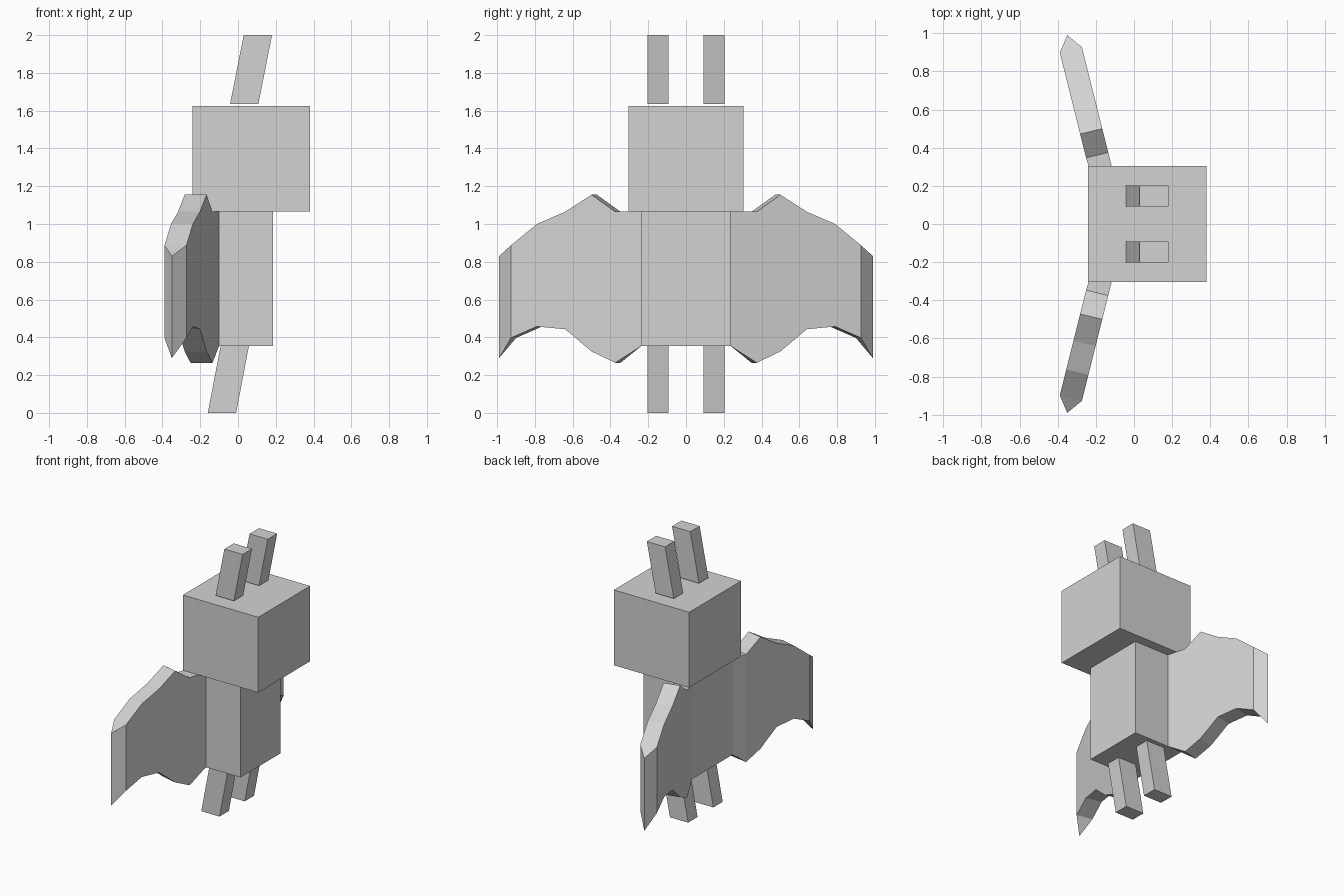
import bpy

if "Cube" in bpy.data.objects:
    bpy.data.objects.remove(bpy.data.objects["Cube"])

grey = bpy.data.materials.new("light_grey")
grey.diffuse_color = (0.65, 0.65, 0.65, 1)
grey.use_nodes = True
grey.node_tree.nodes["Principled BSDF"].inputs["Base Color"].default_value = grey.diffuse_color


def make(name, verts, faces):
    mesh = bpy.data.meshes.new(name)
    mesh.from_pydata(verts, [], faces)
    mesh.materials.append(grey)
    ob = bpy.data.objects.new(name, mesh)
    bpy.context.collection.objects.link(ob)
    # Consistent outward normals
    bpy.context.view_layer.objects.active = ob
    ob.select_set(True)
    bpy.ops.object.mode_set(mode='EDIT')
    bpy.ops.mesh.select_all(action='SELECT')
    bpy.ops.mesh.normals_make_consistent(inside=False)
    bpy.ops.object.mode_set(mode='OBJECT')
    ob.select_set(False)
    return ob


def block(name, x, y, z, lean=0.0):
    """Box from ranges; lean shifts the top along x."""
    verts = [(xx + lean * k, yy, z[k]) for k in (0, 1)
             for xx, yy in ((x[0], y[0]), (x[1], y[0]), (x[1], y[1]), (x[0], y[1]))]
    faces = [(3, 2, 1, 0), (4, 5, 6, 7)]
    faces += [(i, (i + 1) % 4, (i + 1) % 4 + 4, i + 4) for i in range(4)]
    return make(name, verts, faces)


# Head and body
block("head", (-0.24, 0.38), (-0.305, 0.305), (1.065, 1.625))
block("body", (-0.22, 0.185), (-0.235, 0.235), (0.355, 1.065))

# Wing stations along the span: front y, bottom z, top z
stations = [(0.235, 0.355, 1.065), (0.375, 0.265, 1.065), (0.50, 0.325, 1.155),
            (0.64, 0.443, 1.065), (0.79, 0.457, 1.0), (0.927, 0.397, 0.887)]


def wing(name, s):
    verts = []
    for i, (y, lo, hi) in enumerate(stations):
        x = -0.1 - 0.25 * (y - 0.235)
        back = (x - 0.116, y - (0.028 if i else 0.0))
        for px, py in ((x, y), back):
            verts += [(px, s * py, lo), (px, s * py, hi)]
    faces = [(0, 1, 3, 2)]
    for i in range(len(stations) - 1):
        a, b = 4 * i, 4 * i + 4
        faces += [(a, b, b + 1, a + 1), (a + 2, a + 3, b + 3, b + 2),
                  (a + 1, b + 1, b + 3, a + 3), (a, a + 2, b + 2, b)]
    # Pointed outer tip
    e, t = 4 * (len(stations) - 1), len(verts)
    verts += [(-0.35, s * 0.99, 0.29), (-0.35, s * 0.99, 0.83)]
    faces += [(e, t, t + 1, e + 1), (e + 2, e + 3, t + 1, t),
              (e + 1, t + 1, e + 3), (e, e + 2, t)]
    make(name, verts, faces)


# Paired parts on both sides
for side, s in (("right", -1), ("left", 1)):
    ys = sorted((s * 0.093, s * 0.203))
    block(side + "_ear", (-0.042, 0.108), ys, (1.635, 2.0), 0.072)
    block(side + "_leg", (-0.16, -0.01), ys, (0.0, 0.355), 0.068)
    wing(side + "_wing", s)
